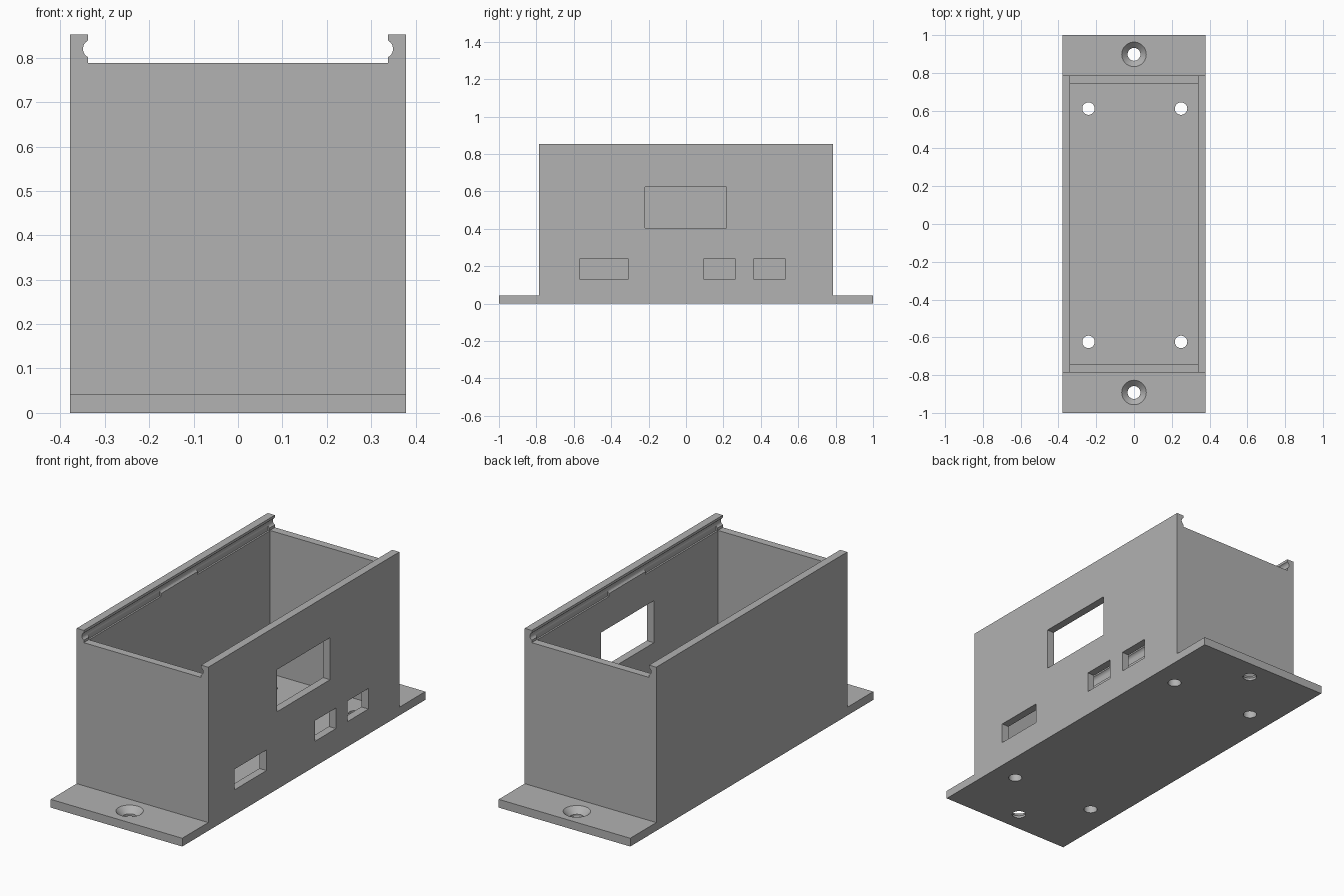
import bpy, bmesh, math
from mathutils import Matrix, Vector

old = bpy.data.objects.get("Cube")
if old:
    bpy.data.objects.remove(old, do_unlink=True)

HALF_W, HALF_L, TOP = 0.379, 1.0, 0.852
BODY_L, FLOOR, WALL = 0.786, 0.043, 0.041
IN_W, IN_L, RIM = HALF_W - WALL, BODY_L - WALL, 0.788

grey = bpy.data.materials.new("plain grey")
grey.use_nodes = True
colour = (0.445, 0.445, 0.445, 1)
grey.diffuse_color = colour
grey.node_tree.nodes["Principled BSDF"].inputs["Base Color"].default_value = colour


def add_object(name, bm):
    bmesh.ops.recalc_face_normals(bm, faces=bm.faces)
    mesh = bpy.data.meshes.new(name)
    bm.to_mesh(mesh)
    bm.free()
    mesh.materials.append(grey)
    obj = bpy.data.objects.new(name, mesh)
    bpy.context.collection.objects.link(obj)
    return obj


def box(x0, x1, y0, y1, z0, z1):
    bm = bmesh.new()
    size = Matrix.Diagonal((x1 - x0, y1 - y0, z1 - z0, 1))
    mid = Matrix.Translation(((x0 + x1) / 2, (y0 + y1) / 2, (z0 + z1) / 2))
    bmesh.ops.create_cube(bm, size=1, matrix=mid @ size)
    return add_object("cutter", bm)


def cone(centre, r_low, r_high, depth, along_y=False):
    bm = bmesh.new()
    turn = Matrix.Rotation(math.pi / 2 if along_y else 0, 4, "X")
    bmesh.ops.create_cone(bm, cap_ends=True, segments=40, radius1=r_low,
                          radius2=r_high, depth=depth,
                          matrix=Matrix.Translation(centre) @ turn)
    return add_object("cutter", bm)


def cut(target, cutter):
    cutter.hide_render = True
    mod = target.modifiers.new("cut", "BOOLEAN")
    mod.operation, mod.solver, mod.object = "DIFFERENCE", "EXACT", cutter
    graph = bpy.context.evaluated_depsgraph_get()
    graph.update()
    result = bpy.data.meshes.new_from_object(target.evaluated_get(graph))
    target.modifiers.clear()
    target.data = result
    bpy.data.objects.remove(cutter, do_unlink=True)


# Solid body with a mounting flange at each end
half = [(HALF_L, 0), (HALF_L, FLOOR), (BODY_L, FLOOR), (BODY_L, TOP)]
outline = half + [(-y, z) for y, z in reversed(half)]
bm = bmesh.new()
face = bm.faces.new([bm.verts.new((-HALF_W, y, z)) for y, z in outline])
extruded = bmesh.ops.extrude_face_region(bm, geom=[face])["geom"]
bmesh.ops.translate(bm, vec=Vector((2 * HALF_W, 0, 0)),
                    verts=[v for v in extruded if isinstance(v, bmesh.types.BMVert)])
case = add_object("enclosure_body", bm)

# Cavity and lid channel
cut(case, box(-IN_W, IN_W, -IN_L, IN_L, FLOOR, 1))
cut(case, box(-IN_W, IN_W, -1, 1, RIM, 1))

# Port openings in the left wall
for y0, y1, z0, z1 in [(-0.219, 0.217, 0.404, 0.623), (-0.57, -0.307, 0.131, 0.238),
                       (0.094, 0.265, 0.131, 0.238), (0.361, 0.532, 0.131, 0.238)]:
    cut(case, box(0.3, 0.5, y0, y1, z0, z1))

# Rounded lid grooves, and longer catch recesses beneath them
for side in (-1, 1):
    cut(case, cone((side * 0.328, 0, 0.82), 0.0212, 0.0212, 2, along_y=True))
    for end in (-1, 1):
        xs = sorted((side * 0.3, side * (IN_W + 0.009)))
        ys = sorted((end * 0.15, end * (IN_L - 0.002)))
        cut(case, box(*xs, *ys, RIM - 0.002, 0.82))

# Board mounting holes in the floor
for x in (-0.241, 0.249):
    for y in (-0.624, 0.611):
        cut(case, cone((x, y, 0), 0.033, 0.033, 0.2))

# Countersunk screw holes in the flanges
for y in (-0.892, 0.898):
    cut(case, cone((0, y, 0), 0.034, 0.034, 0.2))
    cut(case, cone((0, y, FLOOR - 0.01), 0.033, 0.077, 0.044))

# Round walls shade smoothly, all corners stay sharp
bpy.ops.object.select_all(action="DESELECT")
case.select_set(True)
bpy.context.view_layer.objects.active = case
bpy.ops.object.shade_smooth_by_angle(angle=math.radians(25))
